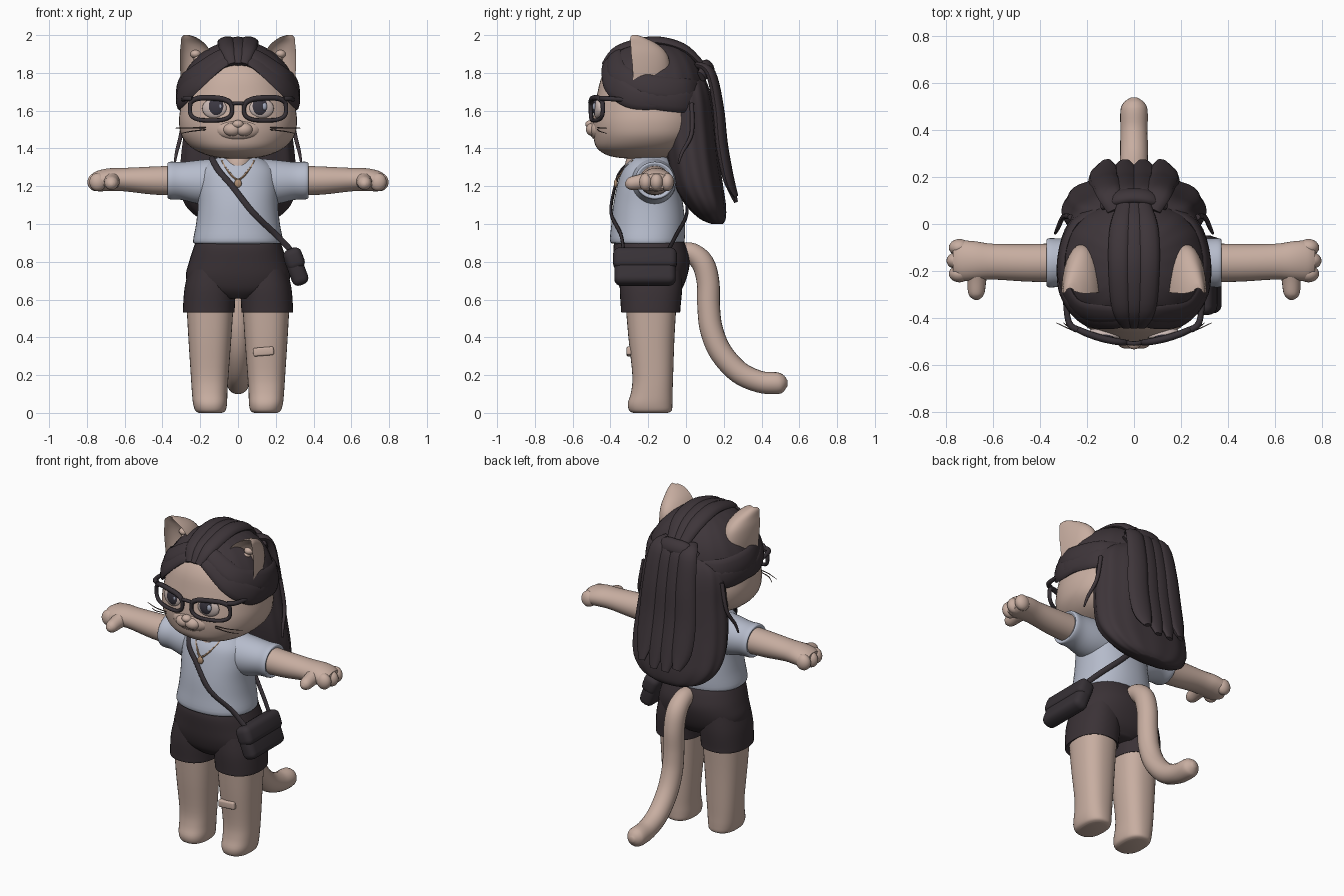
import bpy, bmesh, math
from mathutils import Vector as V, Matrix

def mat(name, *c):
    m = bpy.data.materials.new(name)
    m.diffuse_color = (*c, 1)
    return m

SKIN = mat("tan_fur", 0.575, 0.422, 0.355)
HAIR = mat("dark_hair", 0.048, 0.036, 0.042)
SHIRT = mat("pale_blue_cloth", 0.465, 0.50, 0.60)
SHORTS = mat("charcoal_cloth", 0.043, 0.032, 0.037)
BAG = mat("black_leather", 0.038, 0.031, 0.037)
GOLD = mat("dull_gold", 0.42, 0.27, 0.17)
WHITE = mat("eye_white", 0.60, 0.49, 0.46)
IRIS = mat("dark_iris", 0.045, 0.04, 0.055)
GLINT = mat("eye_glint", 0.35, 0.38, 0.48)
BROWN = mat("whisker_brown", 0.09, 0.06, 0.05)
SIDES = (("right", -1), ("left", 1))

def finish(name, bm, m, angle=55):
    bmesh.ops.recalc_face_normals(bm, faces=bm.faces)
    me = bpy.data.meshes.new(name)
    bm.to_mesh(me)
    bm.free()
    me.materials.append(m)
    me.shade_smooth()
    me.set_sharp_from_angle(angle=math.radians(angle))
    ob = bpy.data.objects.new(name, me)
    bpy.context.collection.objects.link(ob)
    return ob

def power(v, e):
    return math.copysign(abs(v) ** e, v)

def spline(pts, steps=4, closed=False):
    """Catmull-Rom through tuples of any length."""
    n, out = len(pts), []
    get = (lambda i: pts[i % n]) if closed else (lambda i: pts[max(0, min(n - 1, i))])
    for i in range(n if closed else n - 1):
        a, b, c, d = (get(i + k) for k in (-1, 0, 1, 2))
        for s in range(steps):
            t = s / steps
            out.append(tuple(0.5 * (2*q + (r-p)*t + (2*p-5*q+4*r-w)*t*t + (3*q-p-3*r+w)*t**3)
                             for p, q, r, w in zip(a, b, c, d)))
    return out if closed else out + [tuple(pts[-1])]

def skin_rings(name, rings, m, closed=False):
    bm = bmesh.new()
    vs = [[bm.verts.new(p) for p in r] for r in rings]
    n = len(vs[0])
    for i in range(len(vs) if closed else len(vs) - 1):
        r, s = vs[i], vs[(i + 1) % len(vs)]
        for k in range(n):
            bm.faces.new((r[k], r[(k+1) % n], s[(k+1) % n], s[k]))
    if not closed:
        bm.faces.new(vs[0])
        bm.faces.new(vs[-1])
    return finish(name, bm, m)

def loft(name, m, rows, axis="z", n=36, e=2.0, dent=None, groove=0):
    """rows: (position, centre a, centre b, radius a, radius b) along z (a=x, b=y) or x (a=y, b=z)."""
    rings = []
    for t, ca, cb, ra, rb in spline(rows):
        ring = []
        for k in range(n):
            w = 2 * math.pi * k / n
            g = 1 + groove * math.cos(w * 12)
            a, b = power(math.cos(w), 2 / e) * ra * g, power(math.sin(w), 2 / e) * rb * g
            if dent is not None and b < 0:
                b *= -dent
            ring.append((ca + a, cb + b, t) if axis == "z" else (t, ca + a, cb + b))
        rings.append(ring)
    return skin_rings(name, rings, m)

def sweep(name, m, pts, centre=(0, -0.2, 1.1), flat=1.0, closed=False, n=12):
    """pts: (x, y, z, radius); the section is flattened towards the centre."""
    p = spline(pts, 5, closed)
    rings, c = [], len(p)
    for i, q in enumerate(p):
        a, b = (p[i-1], p[(i+1) % c]) if closed else (p[max(i-1, 0)], p[min(i+1, c-1)])
        tan = (V(b[:3]) - V(a[:3])).normalized()
        side = tan.cross(V(q[:3]) - V(centre)).normalized()
        nor = side.cross(tan)
        rings.append([V(q[:3]) + q[3] * (side * math.cos(w) + nor * math.sin(w) * flat)
                      for w in (2 * math.pi * k / n for k in range(n))])
    return skin_rings(name, rings, m, closed)

def ball(name, m, loc, r, turn=0):
    bm = bmesh.new()
    bmesh.ops.create_uvsphere(bm, u_segments=24, v_segments=14, radius=1)
    bm.transform(Matrix.Translation(loc) @ Matrix.Rotation(turn, 4, "Z") @ Matrix.Diagonal((*r, 1)))
    return finish(name, bm, m)

def box(name, m, loc, size, tilt, bevel):
    bm = bmesh.new()
    bmesh.ops.create_cube(bm, size=1)
    bm.transform(Matrix.Diagonal((*size, 1)))
    bmesh.ops.bevel(bm, geom=bm.edges[:], offset=bevel, segments=4, profile=0.5, affect="EDGES")
    bm.transform(Matrix.Translation(loc) @ Matrix.Rotation(tilt, 4, "Y"))
    return finish(name, bm, m)

# Head, muzzle, neck
loft("head", SKIN, [(1.345, 0, -.23, .05, .07), (1.36, 0, -.235, .15, .17), (1.40, 0, -.22, .24, .25),
                    (1.46, 0, -.205, .295, .285), (1.53, 0, -.2, .312, .296), (1.60, 0, -.2, .307, .287),
                    (1.68, 0, -.2, .29, .272), (1.78, 0, -.2, .245, .245), (1.86, 0, -.2, .165, .185),
                    (1.92, 0, -.2, .07, .08)], n=48, e=2.2)
loft("neck", SKIN, [(1.27, 0, -.22, .085, .10), (1.33, 0, -.215, .085, .105), (1.42, 0, -.2, .08, .08)])
ball("nose", SKIN, (0, -.505, 1.528), (.03, .028, .022))
ball("muzzle", SKIN, (0, -.462, 1.50), (.12, .05, .06))
for side, s in SIDES:
    ball(side + "_muzzle_pad", SKIN, (s*.03, -.49, 1.5), (.048, .04, .036))

# Eyes, whiskers, ears
for side, s in SIDES:
    turn = s * .2
    ball(side + "_eye_white", WHITE, (s*.125, -.468, 1.612), (.066, .02, .052), turn)
    ball(side + "_iris", IRIS, (s*.118, -.475, 1.618), (.046, .019, .047), turn)
    ball(side + "_eye_glint", GLINT, (s*.118 + .022, -.484, 1.622), (.014, .012, .02), turn)
    for k, (z0, z1) in enumerate(((1.51, 1.508), (1.50, 1.48))):
        sweep(f"{side}_whisker_{k}", BROWN, [(s*.17, -.468, z0, .003), (s*.25, -.455, (z0+z1)/2, .003),
                                            (s*(.33 - .03*k), -.42, z1, .0015)], n=6)
    loft(side + "_ear", SKIN, [(1.74, s*.2, -.28, .10, .20), (1.83, s*.217, -.283, .09, .20),
                               (1.90, s*.224, -.29, .084, .19), (1.95, s*.237, -.293, .066, .145),
                               (1.985, s*.258, -.295, .042, .08), (2.0, s*.272, -.285, .016, .03)], dent=.4)
    for k in range(3):
        ball(f"{side}_ear_tuft_{k}", SKIN, (s*(.185+.02*k), -.225+.01*k, 1.84+.03*k), (.03, .035, .024))

# Hair cap with a centre parting
LINE = [(0, 1.85), (15, 1.825), (40, 1.715), (60, 1.645), (80, 1.61), (120, 1.60), (180, 1.60)]

def hairline(a):
    for (a0, z0), (a1, z1) in zip(LINE, LINE[1:]):
        if a <= a1:
            return z0 + (z1 - z0) * (a - a0) / (a1 - a0)
    return LINE[-1][1]

def on_cap(deg, z, off=1.0):
    h = abs(z - 1.66) / .31
    rx, ry = (max(0, 1 - h ** e) ** (1 / e) * off for e in (2.0, 2.4))
    a = math.radians(deg)
    return (.316 * rx * power(math.sin(a), .86), -.185 - .283 * ry * power(math.cos(a), .86), z)

rings = []
for t in range(-1, 17):
    ring = []
    for k in range(72):
        d = k * 5 - 180
        z0 = hairline(abs(d))
        z = z0 + (1.969 - z0) * math.sin(max(t, 0) / 16 * math.pi / 2)
        ring.append(on_cap(d, z, .86 if t < 0 else 1 + .006 * math.cos(math.radians(d * 18))))
    rings.append(ring)
skin_rings("hair_cap", rings, HAIR)

# Swept locks around the cap and crown rolls
HEAD = (0, -.18, 1.66)
LOCKS = [[(0, 1.88, .02), (20, 1.85, .045), (45, 1.75, .06), (70, 1.675, .06), (92, 1.645, .04), (110, 1.64, .015)],
         [(2, 1.93, .02), (25, 1.89, .045), (55, 1.79, .055), (90, 1.73, .06), (130, 1.71, .06), (170, 1.73, .04)],
         [(55, 1.71, .02), (85, 1.67, .05), (120, 1.65, .06), (150, 1.66, .06), (178, 1.69, .04)]]
for side, s in SIDES:
    for k, lock in enumerate(LOCKS):
        sweep(f"{side}_swept_lock_{k}", HAIR, [(*on_cap(s*d, z), r) for d, z, r in lock], HEAD, .28)
for k in (-1, 0, 1):
    sweep(f"crown_roll_{k+1}", HAIR, [(k*.03, -.435, 1.845, .025), (k*.055, -.36, 1.925, .04),
          (k*.065, -.18, 1.97, .045), (k*.06, -.02, 1.935, .045), (k*.04, .08, 1.85, .035)], HEAD, .5)

# Back hair mass, half ponytail, loose strands
loft("back_hair", HAIR, [(1.0, 0, .165, .10, .03), (1.03, 0, .14, .20, .07), (1.10, 0, .105, .275, .105),
                         (1.2, 0, .065, .303, .13), (1.35, 0, .035, .298, .138), (1.5, 0, .02, .28, .138),
                         (1.64, 0, .015, .265, .125), (1.72, 0, .01, .23, .11), (1.78, 0, .015, .13, .08)],
     n=72, e=2.2, groove=.015)
for k in (-1.5, -.5, .5, 1.5):
    i = int(k + 1.5)
    end = 1.10 + .03 * abs(k)
    sweep(f"ponytail_lock_{i}", HAIR, [(k*.05, .06, 1.84, .04), (k*.07, .13, 1.80, .055),
          (k*.078, .17, 1.62, .062), (k*.085, .19, 1.42, .066), (k*.085, .225, 1.24, .06),
          (k*.08, .265, end, .024)], (0, -.4, 1.4), .45)
sweep("ponytail_twist", HAIR, [(-.13, .08, 1.78, .03), (-.07, .11, 1.82, .045), (0, .12, 1.83, .045),
                               (.07, .11, 1.82, .045), (.13, .08, 1.78, .03)], HEAD, .6)
for side, s in SIDES:
    sweep(side + "_loose_strand", HAIR, [(s*.27, .03, 1.64, .012), (s*.3, .03, 1.48, .011),
                                         (s*.325, -.02, 1.38, .009), (s*.335, -.04, 1.32, .005)])

# Glasses
for side, s in SIDES:
    rim = []
    for k in range(20):
        w = 2 * math.pi * k / 20
        c, d = math.cos(w), math.sin(w)
        x = .143 + power(c, .7) * .112
        z = 1.608 + power(d, .7) * .06 + .04 * (x - .143) * (d > 0)
        rim.append((s*x, -.505 + x*x, z, .011 + .004 * max(d, 0)))
    sweep(side + "_glasses_rim", BAG, rim, (s*.143, 5, 1.61), closed=True, n=8)
    sweep(side + "_temple_arm", BAG, [(s*.24, -.45, 1.664, .014), (s*.276, -.42, 1.664, .014),
                                      (s*.292, -.32, 1.658, .011), (s*.3, -.2, 1.65, .008)], n=8)
sweep("glasses_bridge", BAG, [(-.04, -.503, 1.635, .01), (0, -.508, 1.64, .01), (.04, -.503, 1.635, .01)], n=8)

# Shirt, sleeves, arms and paws
loft("shirt_body", SHIRT, [(.895, 0, -.2, .225, .18), (.91, 0, -.205, .238, .197), (1.0, 0, -.2, .222, .195),
                           (1.1, 0, -.2, .212, .185), (1.2, 0, -.2, .212, .165), (1.28, 0, -.195, .2, .145),
                           (1.33, 0, -.19, .155, .115), (1.355, 0, -.19, .10, .09)], n=48, e=2.2)
for side, s in SIDES:
    loft(side + "_sleeve", SHIRT, [(s*.08, -.175, 1.225, .125, .125), (s*.2, -.17, 1.222, .115, .117),
                                   (s*.3, -.165, 1.228, .103, .10), (s*.355, -.165, 1.23, .105, .10),
                                   (s*.372, -.165, 1.23, .098, .093), (s*.366, -.165, 1.23, .085, .08)], "x")
    loft(side + "_arm", SKIN, [(s*.3, -.165, 1.23, .083, .08), (s*.45, -.165, 1.23, .08, .074),
                               (s*.6, -.16, 1.235, .076, .062), (s*.68, -.157, 1.235, .084, .06),
                               (s*.74, -.157, 1.228, .085, .055), (s*.77, -.157, 1.226, .065, .042)], "x")
    for k, x in enumerate((.742, .752, .742)):
        ball(f"{side}_finger_{k}", SKIN, (s*x, -.212 + .056*k, 1.222), (.045, .036, .048))
    sweep(side + "_thumb", SKIN, [(s*.665, -.18, 1.232, .052), (s*.668, -.235, 1.224, .042),
                                  (s*.67, -.29, 1.215, .036), (s*.67, -.312, 1.213, .024),
                                  (s*.67, -.322, 1.213, .008)])

# Shorts, legs and tail
loft("shorts_seat", SHORTS, [(.605, 0, -.185, .10, .12), (.65, 0, -.185, .24, .16), (.72, 0, -.182, .276, .187),
                             (.8, 0, -.18, .259, .2), (.87, 0, -.19, .237, .195), (.915, 0, -.195, .22, .18)], e=2.3)
for side, s in SIDES:
    loft(side + "_shorts_leg", SHORTS, [(.545, s*.155, -.187, .122, .14), (.532, s*.155, -.187, .135, .155),
                                        (.56, s*.154, -.187, .137, .158), (.66, s*.148, -.185, .135, .165),
                                        (.76, s*.14, -.182, .12, .16)], e=2.3)
    loft(side + "_leg", SKIN, [(0, s*.146, -.188, .06, .09), (.012, s*.146, -.188, .08, .112),
                               (.05, s*.148, -.19, .09, .118), (.11, s*.15, -.181, .094, .11),
                               (.2, s*.15, -.176, .10, .108), (.4, s*.149, -.183, .114, .122),
                               (.58, s*.148, -.185, .125, .135)], e=2.4)
box("knee_bandage", SKIN, (.135, -.297, .325), (.11, .035, .045), -.08, .01)
TAIL = [(-.04, .85, .05), (.03, .845, .055), (.09, .79, .06), (.117, .69, .06), (.12, .56, .06), (.135, .44, .061),
        (.185, .32, .061), (.28, .215, .06), (.39, .165, .058), (.48, .157, .058), (.515, .157, .045), (.537, .157, .015)]
sweep("tail", SKIN, [(0, y, z, r) for y, z, r in TAIL], (5, .2, .5), n=20)

# Shoulder bag and strap
box("bag_body", BAG, (.308, -.217, .765), (.09, .325, .185), -.36, .035)
box("bag_flap", BAG, (.297, -.217, .815), (.10, .338, .115), -.36, .035)
STRAP = [(.29, -.33, .85), (.2, -.345, .945), (.08, -.397, 1.06), (-.03, -.375, 1.2), (-.1, -.345, 1.28),
         (-.135, -.27, 1.34), (-.14, -.19, 1.352), (-.13, -.1, 1.325), (-.05, -.022, 1.2), (.08, .005, 1.06),
         (.2, -.05, .945), (.29, -.1, .85)]
sweep("bag_strap", BAG, [(*p, .016) for p in STRAP], flat=.5, n=8)

# Necklace
CHAIN = [(-.085, -.28, 1.335), (-.06, -.325, 1.29), (0, -.368, 1.235), (.06, -.325, 1.29), (.085, -.28, 1.335)]
sweep("necklace_chain", GOLD, [(*p, .006) for p in CHAIN], n=6)
ball("pendant", GOLD, (0, -.372, 1.215), (.02, .01, .022))
